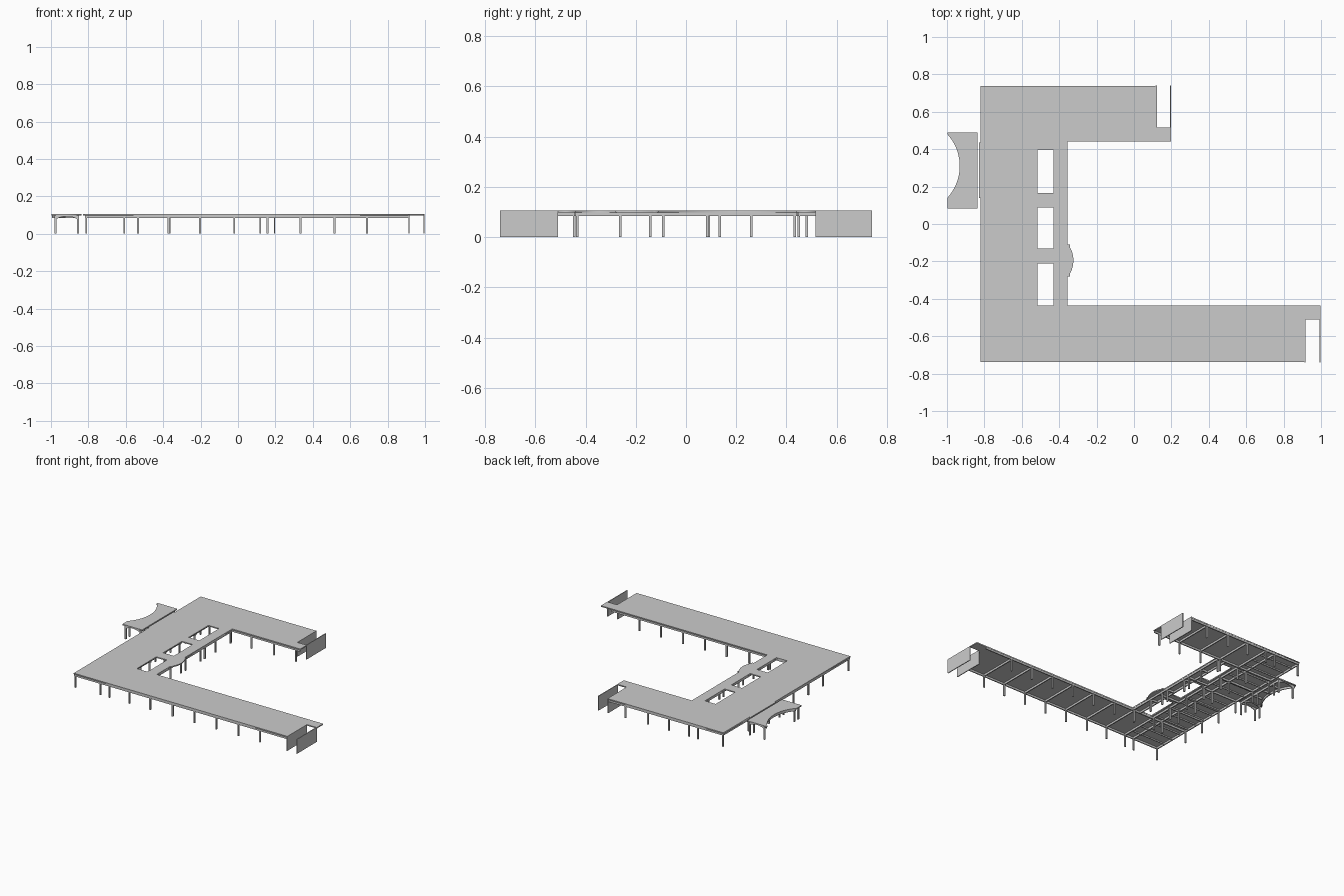
import bpy, bmesh, math

if "Cube" in bpy.data.objects:
    bpy.data.objects.remove(bpy.data.objects["Cube"])

SLAB_Z, TOP, BEAM_Z = 0.098, 0.106, 0.084


def finish(name, bm):
    bmesh.ops.recalc_face_normals(bm, faces=bm.faces[:])
    me = bpy.data.meshes.new(name)
    bm.to_mesh(me)
    bm.free()
    ob = bpy.data.objects.new(name, me)
    bpy.context.collection.objects.link(ob)
    return ob


def boxes(name, items):
    """One object from many boxes (x0, x1, y0, y1, z0, z1)."""
    bm = bmesh.new()
    for x0, x1, y0, y1, z0, z1 in items:
        vs = bmesh.ops.create_cube(bm, size=1)["verts"]
        for v in vs:
            v.co.x = x1 if v.co.x > 0 else x0
            v.co.y = y1 if v.co.y > 0 else y0
            v.co.z = z1 if v.co.z > 0 else z0
    return finish(name, bm)


def plate(name, loops, z0, z1):
    """Flat plate with holes: filled 2D curve, extruded, turned into mesh."""
    cu = bpy.data.curves.new(name, "CURVE")
    cu.dimensions, cu.fill_mode, cu.extrude = "2D", "BOTH", (z1 - z0) / 2
    for pts in loops:
        sp = cu.splines.new("POLY")
        sp.points.add(len(pts) - 1)
        for p, (x, y) in zip(sp.points, pts):
            p.co = (x, y, 0, 1)
        sp.use_cyclic_u = True
    tmp = bpy.data.objects.new(name + "_profile", cu)
    bpy.context.collection.objects.link(tmp)
    deps = bpy.context.evaluated_depsgraph_get()
    bm = bmesh.new()
    bm.from_mesh(bpy.data.meshes.new_from_object(tmp.evaluated_get(deps)))
    bpy.data.objects.remove(tmp)
    bmesh.ops.remove_doubles(bm, verts=bm.verts[:], dist=1e-5)
    bmesh.ops.translate(bm, verts=bm.verts[:], vec=(0, 0, (z0 + z1) / 2))
    return finish(name, bm)


def rect(x0, x1, y0, y1):
    return [(x0, y0), (x1, y0), (x1, y1), (x0, y1)]


def bow(xe, xm, y0, y1, n=16):
    """Shallow arc in plan from y0 to y1, x = xe at ends and xm in the middle."""
    c, h, s = (y0 + y1) / 2, (y1 - y0) / 2, xm - xe
    r = (h * h + s * s) / (2 * abs(s))
    sg = 1 if s > 0 else -1
    a = math.asin(h / r)
    return [(xm - sg * r * (1 - math.cos(t)), c + r * math.sin(t))
            for t in (a * (2 * i / n - 1) for i in range(n + 1))]


# roof slab with three light wells and a bowed balcony
outline = [(-0.82, -0.737), (0.915, -0.737), (0.915, -0.51), (0.998, -0.51),
           (0.998, -0.437), (-0.355, -0.437), (-0.355, -0.28), (-0.342, -0.28)]
outline += bow(-0.342, -0.324, -0.265, -0.125)
outline += [(-0.342, -0.11), (-0.355, -0.11), (-0.355, 0.44), (0.198, 0.44),
            (0.198, 0.515), (0.12, 0.515), (0.12, 0.737), (-0.82, 0.737)]
wells = [(0.165, 0.395), (-0.132, 0.088), (-0.437, -0.21)]
plate("roof_slab", [outline] + [rect(-0.517, -0.43, a, b) for a, b in wells], SLAB_Z, TOP)

# end walls of both wings
W = 0.003
boxes("end_walls", [(x - W, x + W, a, b, 0, TOP) for x, a, b in
                    [(0.915, -0.74, -0.51), (0.995, -0.74, -0.51),
                     (0.119, 0.515, 0.74), (0.195, 0.515, 0.74)]])

# column grid
south_x = [-0.372, -0.203, -0.02, 0.157, 0.335, 0.515, 0.69]
north_x = [-0.372, -0.203, -0.02]
rows = [-0.432, -0.262, -0.09, 0.085, 0.26, 0.432]
cols = [(x, y) for x in south_x for y in (-0.729, -0.445)]
cols += [(x, y) for x in north_x for y in (0.729, 0.448)] + [(0.157, 0.448)]
cols += [(x, y) for x in (-0.811, -0.535, -0.365) for y in rows]
cols += [(x, y) for x in (-0.811, -0.608, -0.535) for y in (-0.729, 0.729)]
cols += [(-0.608, y) for y in rows] + [(-0.365, -0.142), (-0.365, 0.135)]
C = 0.005
boxes("columns", [(x - C, x + C, y - C, y + C, 0, BEAM_Z) for x, y in cols])


# beams under the slab
B = 0.004


def bx(x0, x1, y):
    return (x0, x1, y - B, y + B, BEAM_Z, SLAB_Z)


def by(x, y0, y1):
    return (x - B, x + B, y0, y1, BEAM_Z, SLAB_Z)


main = [by(x, -0.733, 0.733) for x in (-0.815, -0.608, -0.535)]
main += [by(x, -0.44, 0.44) for x in (-0.423, -0.361)]
main += [bx(-0.815, 0.912, y) for y in (-0.732, -0.442)]
main += [bx(-0.815, 0.117, 0.732), bx(-0.815, 0.195, 0.446)]
main += [by(x, -0.733, -0.44) for x in south_x]
main += [by(x, 0.44, 0.733) for x in north_x]
for y in rows[1:-1]:
    main += [bx(-0.815, -0.522, y), bx(-0.425, -0.36, y)]
for a, b in zip(wells, wells[1:]):
    main += [bx(-0.53, -0.36, (a[0] + b[1]) / 2)]
boxes("main_beams", main)

# lighter joists in the central block
boxes("joists", [(-0.815, -0.535, y - 0.003, y + 0.003, 0.089, SLAB_Z)
                 for y in [-0.66 + 0.0825 * i for i in range(17)]])

# entrance canopy with a concave front edge and a link strip to the main roof
front = bow(-0.998, -0.932, 0.14, 0.48, 24)
plate("canopy_roof", [[(-0.838, 0.49), (-0.838, 0.082), (-0.998, 0.082)] + front
                      + [(-0.998, 0.49)]], SLAB_Z, TOP)
boxes("link_strip", [(-0.829, -0.818, 0.14, 0.435, SLAB_Z, TOP)])
inner = [(x + 0.012, y) for x, y in front]
plate("canopy_edge_beam", [[(x + 0.004, y) for x, y in front] + inner[::-1]], BEAM_Z, SLAB_Z)
boxes("canopy_columns", [(x - C, x + C, y - C, y + C, 0, SLAB_Z)
                         for x, y in [(-0.976, 0.09), (-0.855, 0.09), (-0.976, 0.48),
                                      (-0.855, 0.48), (-0.855, 0.135), (-0.855, 0.26),
                                      (-0.855, 0.432), (-0.976, 0.135)]])
boxes("canopy_beams", [by(-0.855, 0.085, 0.485)]
      + [bx(-0.925, -0.855, y) for y in (0.22, 0.31, 0.4)])

# arched braces at the canopy ends
bm = bmesh.new()
for y in (0.09, 0.135, 0.48):
    n, prof = 12, []
    for i in range(n + 1):
        t = i / n
        prof.append((-0.976 + 0.121 * t, 0.093 - 0.017 * (2 * t - 1) ** 2))
    prof += [(-0.855, SLAB_Z), (-0.976, SLAB_Z)]
    f = bm.faces.new([bm.verts.new((x, y - 0.003, z)) for x, z in prof])
    ext = bmesh.ops.extrude_face_region(bm, geom=[f])["geom"]
    bmesh.ops.translate(bm, vec=(0, 0.006, 0),
                        verts=[g for g in ext if isinstance(g, bmesh.types.BMVert)])
finish("canopy_braces", bm)
